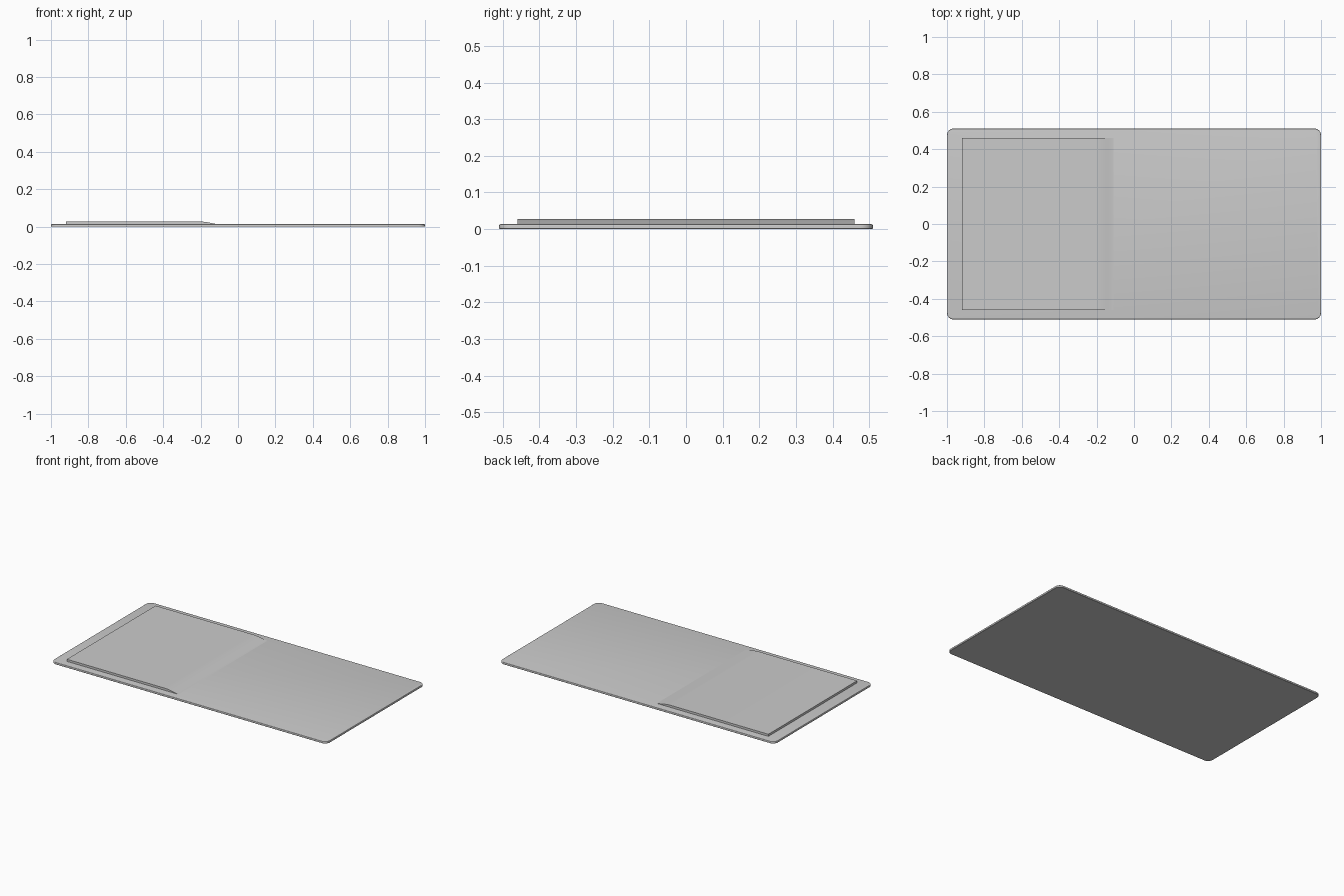
import bpy, bmesh, math

if "Cube" in bpy.data.objects:
    bpy.data.objects.remove(bpy.data.objects["Cube"])


def finish(bm, name):
    bmesh.ops.recalc_face_normals(bm, faces=bm.faces)
    mesh = bpy.data.meshes.new(name)
    bm.to_mesh(mesh)
    bm.free()
    obj = bpy.data.objects.new(name, mesh)
    bpy.context.collection.objects.link(obj)
    bpy.context.view_layer.objects.active = obj
    obj.select_set(True)
    bpy.ops.object.shade_smooth_by_angle(angle=math.radians(30))
    obj.select_set(False)
    return obj


def rounded_ring(bm, hx, hy, r, z, steps=8):
    """Ring of vertices around a rounded rectangle."""
    ring = []
    for i, (sx, sy) in enumerate([(1, 1), (-1, 1), (-1, -1), (1, -1)]):
        for k in range(steps + 1):
            a = math.pi / 2 * (i + k / steps)
            ring.append(bm.verts.new((sx * (hx - r) + r * math.cos(a),
                                      sy * (hy - r) + r * math.sin(a), z)))
    return ring


# Thin base slab with rounded corners and a softened top rim
HX, HY, R, H, B = 1.0, 0.51, 0.035, 0.0135, 0.004
bm = bmesh.new()
levels = [(0.0015, 0.0), (0.0, 0.0015)]
levels += [(B * (1 - math.cos(a)), H - B + B * math.sin(a))
           for a in (math.pi / 2 * k / 4 for k in range(5))]
rings = [rounded_ring(bm, HX - d, HY - d, R - d, z) for d, z in levels]
for lo, hi in zip(rings, rings[1:]):
    n = len(lo)
    for i in range(n):
        j = (i + 1) % n
        bm.faces.new((lo[i], lo[j], hi[j], hi[i]))
bm.faces.new(rings[0])
bm.faces.new(rings[-1])
finish(bm, "base_slab")

# Raised pad: side profile that ramps down to the slab, swept across the width
TOP, LOW, PY = 0.0275, 0.012, 0.46
profile = [(-0.92, LOW), (-0.92, TOP), (-0.205, TOP), (-0.19, 0.0267),
           (-0.165, 0.0235), (-0.14, 0.0185), (-0.12, 0.0145),
           (-0.11, H), (-0.11, LOW)]
bm = bmesh.new()
face = bm.faces.new([bm.verts.new((x, -PY, z)) for x, z in profile])
res = bmesh.ops.extrude_face_region(bm, geom=[face])
verts = [v for v in res["geom"] if isinstance(v, bmesh.types.BMVert)]
bmesh.ops.translate(bm, verts=verts, vec=(0, 2 * PY, 0))
finish(bm, "raised_pad")
